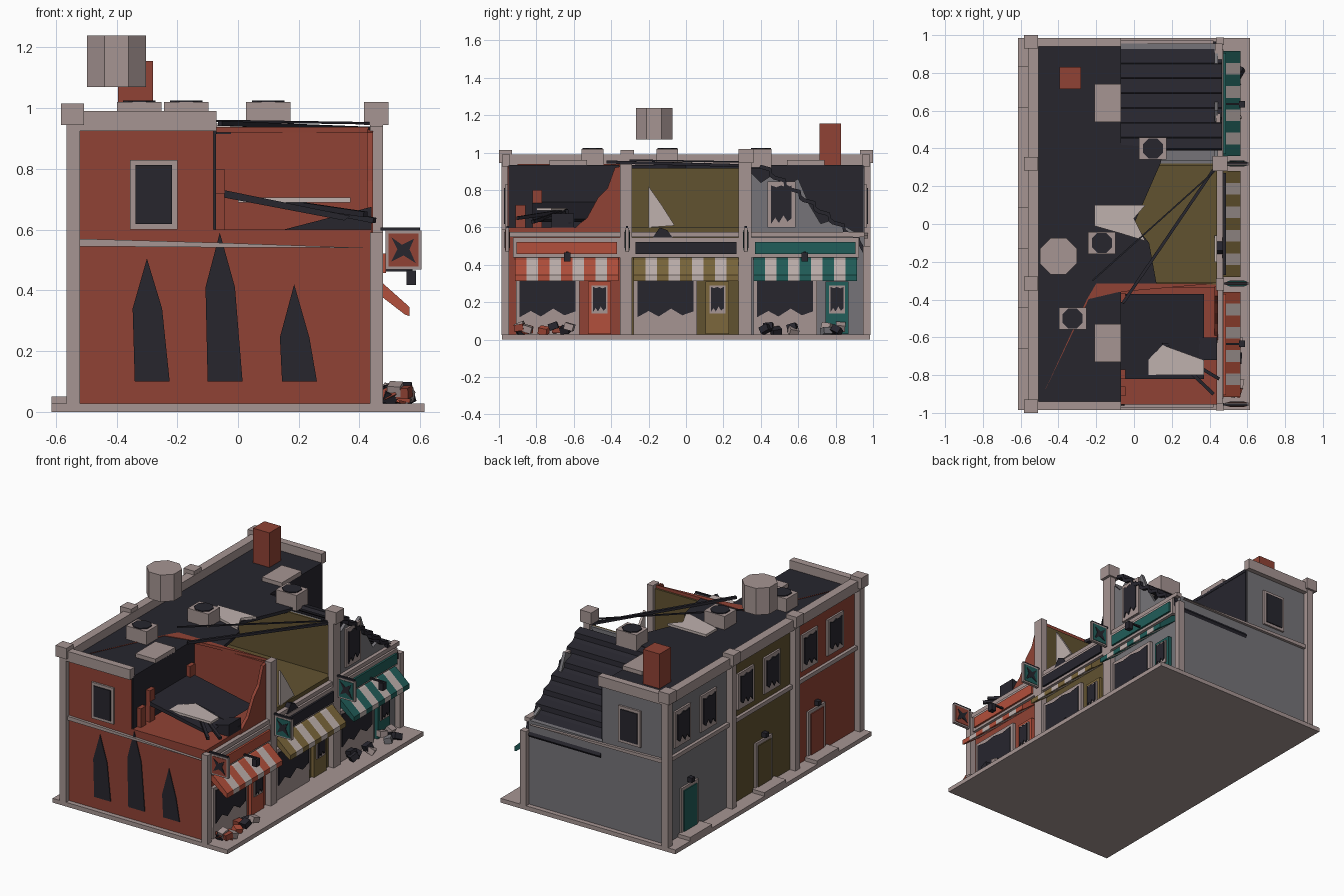
import bpy, bmesh, math, random
from mathutils import Vector, Matrix

if "Cube" in bpy.data.objects:
    bpy.data.objects.remove(bpy.data.objects["Cube"])
random.seed(4)

def mat(name, r, g, b):
    m = bpy.data.materials.new(name)
    m.diffuse_color = (r, g, b, 1)
    m.use_nodes = True
    m.node_tree.nodes["Principled BSDF"].inputs["Base Color"].default_value = m.diffuse_color
    return m

STONE = mat("stone", .38, .30, .29)
DARK = mat("charcoal", .02, .019, .027)
RED = mat("brick_red", .28, .055, .035)
OLIVE = mat("olive", .12, .085, .03)
GREY = mat("plaster_grey", .18, .175, .19)
TEAL = mat("teal", .015, .11, .10)
CORAL = mat("coral", .45, .08, .045)
OCHRE = mat("ochre", .2, .135, .045)
WHITE = mat("off_white", .52, .44, .42)

def finish(name, bm, m):
    bmesh.ops.recalc_face_normals(bm, faces=bm.faces)
    me = bpy.data.meshes.new(name)
    bm.to_mesh(me)
    bm.free()
    me.materials.append(m)
    ob = bpy.data.objects.new(name, me)
    bpy.context.collection.objects.link(ob)
    return ob

def prism(name, pts, axis, a, b, m):
    """Outline extruded along an axis; outline is (y,z), (x,z) or (x,y)."""
    bm = bmesh.new()
    def v(p, d):
        return {'x': (d, p[0], p[1]), 'y': (p[0], d, p[1]), 'z': (p[0], p[1], d)}[axis]
    lo = [bm.verts.new(v(p, a)) for p in pts]
    hi = [bm.verts.new(v(p, b)) for p in pts]
    n = len(pts)
    bm.faces.new(lo)
    bm.faces.new(hi[::-1])
    for i in range(n):
        bm.faces.new((lo[i], lo[(i + 1) % n], hi[(i + 1) % n], hi[i]))
    return finish(name, bm, m)

def box(name, x0, x1, y0, y1, z0, z1, m):
    return prism(name, [(x0, y0), (x1, y0), (x1, y1), (x0, y1)], 'z', z0, z1, m)

def beam(name, p, q, w, m):
    p, q = Vector(p), Vector(q)
    bm = bmesh.new()
    rot = (q - p).to_track_quat('X', 'Z').to_matrix().to_4x4()
    bmesh.ops.create_cube(bm, size=1, matrix=Matrix.Translation((p + q) / 2) @ rot
                          @ Matrix.Diagonal(((q - p).length, w, w, 1)))
    return finish(name, bm, m)

def drum(name, x, y, z0, z1, r, m, n=8):
    pts = [(x + r * math.cos(math.tau * (i + .5) / n), y + r * math.sin(math.tau * (i + .5) / n)) for i in range(n)]
    return prism(name, pts, 'z', z0, z1, m)

def window(name, axis, face, out, u0, u1, z0, z1, broken=True, t=.02):
    """Framed pane on a wall; broken panes have jagged edges over a pale back."""
    prism(name + "_frame", [(u0, z0), (u1, z0), (u1, z1), (u0, z1)], axis, face - out * .01, face + out * .012, STONE)
    a, b, c, d = u0 + t, u1 - t, z0 + t, z1 - t
    w, h = b - a, d - c
    pts = [(a, c), (b, c), (b, d), (a, d)]
    if broken:
        pts = [(a, c), (a + .2 * w, c + .16 * h), (a + .38 * w, c + .02 * h), (a + .6 * w, c + .22 * h),
               (a + .8 * w, c + .05 * h), (b, c + .15 * h), (b, d), (a + .75 * w, d - .06 * h),
               (a + .5 * w, d), (a + .25 * w, d - .05 * h), (a, d)]
    prism(name + "_pane", pts, axis, face, face + out * .018, DARK)

# ground slab and ground-floor blocks
box("ground_slab", -.615, .615, -.985, .985, 0, .027, STONE)
units = [("red", -.955, -.32, RED, CORAL, CORAL), ("olive", -.32, .32, OLIVE, OCHRE, DARK),
         ("grey", .32, .955, GREY, TEAL, TEAL)]

for name, y0, y1, wall, accent, sign in units:
    L = y1 - y0
    box(name + "_ground_floor", -.525, .44, y0, y1, .02, .6 if wall != GREY else .56, wall)
    # shopfront
    s = y0 + (.045 if wall == RED else .04)
    box(name + "_bulkhead", .43, .462, s, s + .34, .027, .12, STONE)
    window(name + "_shop_window", 'x', .452, 1, s, s + .34, .1, .35)
    d = s + .385
    box(name + "_shop_door", .43, .462, d, d + .125, .03, .31, accent)
    window(name + "_door_glass", 'x', .458, 1, d + .02, d + .105, .14, .29, True, .008)
    box(name + "_fascia", .43, .475, y0 + .03, y1 - .03, .44, .545, STONE)
    box(name + "_sign_board", .47, .487, y0 + .05, y1 - .05, .457, .522, sign)
    # striped awning
    n, a, w = 9, y0 + .04, (L - .08) / 9
    for i in range(n):
        prism(f"{name}_awning_stripe_{i}", [(.44, .44), (.475, .425), (.565, .345), (.565, .315), (.55, .32), (.44, .405)],
              'y', a + i * w, a + (i + 1) * w, WHITE if i % 2 else accent)
    box(name + "_string_course", .43, .468, y0, y1, .55, .575, STONE)
    # back wall: windows, door and step
    for k, f in enumerate((.25, .66)):
        c = y1 - f * L
        window(f"{name}_back_window_{k}", 'x', -.525, -1, c - .08, c + .08, .61, .84)
    c = y1 - L * (.53 if wall == OLIVE else .36)
    box(name + "_back_door_frame", -.537, -.515, c - .085, c + .085, .03, .33, STONE)
    box(name + "_back_door", -.543, -.52, c - .065, c + .065, .03, .31, wall if wall != GREY else TEAL)
    box(name + "_back_lamp", -.56, -.53, c - .015, c + .015, .345, .375, DARK)
    box(name + "_back_step", -.615, -.53, c - .11, c + .11, .025, .05, STONE)

# upper storey left standing, with dark torn faces
for name, y0, y1, m in (("red", -.955, -.32, RED), ("grey", .32, .955, GREY)):
    box(name + "_upper_storey", -.525, -.08, y0, y1, .55, .925, m)
    box(name + "_torn_face", -.085, -.072, y0 + .005, y1 - .005, .575, .93, DARK)
box("olive_back_wall", -.525, -.505, -.32, .32, .58, .925, OLIVE)
box("party_wall_red_side", -.08, .44, -.335, -.32, .58, .92, RED)
box("party_wall_front_olive_side", -.5, .44, -.32, -.308, .58, .915, OLIVE)
box("party_wall_back_olive_side", -.5, .44, .308, .32, .58, .92, OLIVE)
box("party_wall_grey_side", -.08, .44, .32, .335, .55, .92, GREY)

# roof with a torn edge
prism("roof", [(-.52, -.95), (-.07, -.95), (-.07, -.34), (.12, -.32), (.08, -.1), (0, 0), (.07, .16), (.14, .32),
               (.16, .4), (-.07, .42), (-.07, .95), (-.52, .95)], 'z', .915, .935, DARK)
prism("roof_red_patch", [(-.48, -.9), (-.2, -.315), (.43, -.315), (-.08, -.36), (-.25, -.4)], 'z', .92, .938, RED)

# broken facade remnants
prism("red_facade_remnant", [(-.33, .57), (-.62, .57), (-.57, .62), (-.53, .65), (-.47, .76), (-.42, .81), (-.38, .92),
                             (-.33, .93)], 'x', .425, .445, RED)
prism("grey_facade_remnant", [(.33, .56), (.93, .56), (.86, .6), (.78, .64), (.72, .62), (.66, .72), (.6, .86), (.53, .82),
                              (.46, .88), (.4, .84), (.33, .91)], 'x', .425, .445, GREY)
window("grey_facade_window", 'x', .445, 1, .435, .585, .6, .845)
prism("olive_facade_shard", [(-.2, .6), (-.06, .61), (-.13, .72), (-.2, .82)], 'x', .425, .44, WHITE)
prism("olive_dark_shard", [(-.19, .53), (-.06, .53), (-.1, .585), (-.14, .6)], 'x', .44, .472, DARK)

# fallen corrugated roof sheet
N, top, bot = 7, [], []
for i in range(N):
    y, z = .4 + .55 * i / N, .935 - .42 * i / N
    top += [(y, z), (y + .055, z - .015), (y + .06, z - .045)]
top.append((.965, .47))
prism("corrugated_sheet", top + [(y - .012, z - .018) for y, z in reversed(top)], 'x', -.07, .465, DARK)

# pilasters with caps
for y in (-.965, -.315, .32, .965):
    box("back_pilaster", -.565, -.52, y - .022, y + .022, .025, .945, STONE)
    box("back_pilaster_cap", -.583, -.507, y - .036, y + .036, .945, 1.015, STONE)
for y, h, w in ((-.967, .59, .02), (-.32, .94, .032), (.315, .945, .034), (.967, .5, .02)):
    box("front_pilaster", .435, .477, y - w, y + w, .025, h, STONE)
box("front_pilaster_cap", .415, .495, .28, .36, .945, 1.02, STONE)

# parapet and string courses
box("back_parapet", -.56, -.505, -.95, .95, .925, .99, STONE)
box("back_string_course", -.545, -.52, -.95, .95, .545, .57, STONE)
for s in (-1, 1):
    box("side_parapet", -.52, -.07, *sorted((s * .985, s * .94)), .925, .99, STONE)
    window("side_window", 'y', s * .955, s, -.355, -.2, .6, .83, False, .018)
    prism("side_string_course", [(-.525, .545), (-.525, .57), (-.07, .557), (.42, .54), (0, .541)], 'y',
          s * .95, s * .972, STONE)
# tall breaches in the red side wall
for x, z, h in ((-.285, .34, .505), (-.045, .41, .59), (.2, .245, .42)):
    prism("wall_breach", [(x - .055, .1), (x + .06, .1), (x + .035, z), (x - .015, h), (x - .062, z)], 'y',
          -.96, -.95, DARK)

# rooftop equipment
for x, y in ((-.325, -.5), (-.17, -.1), (.1, .4)):
    box("air_unit", x - .073, x + .073, y - .058, y + .058, .92, 1.02, STONE)
    drum("air_unit_fan", x, y, 1.015, 1.026, .058, DARK)
drum("water_tank", -.4, -.17, 1.07, 1.24, .105, STONE)
box("chimney", -.395, -.28, .715, .83, .92, 1.155, RED)
for y in (-.63, .64):
    box("roof_hatch", -.21, -.07, y - .1, y + .1, .93, .96, STONE)
prism("roof_debris", [(-.21, .1), (.06, .1), (0, .03), (.06, -.09), (-.07, -.05), (-.21, -.01)], 'z', .935, .95, WHITE)
beam("fallen_beam_long", (-.06, -.42, .95), (.45, .33, .93), .016, DARK)
beam("fallen_beam_thin", (-.22, -.3, .96), (.46, .31, .95), .008, DARK)

# collapsed red room
prism("fallen_floor_sheet", [(-.07, .735), (.37, .645), (.35, .63), (-.07, .71)], 'y', -.82, -.37, DARK)
prism("fallen_wedge", [(.15, .6), (.44, .6), (.44, .675)], 'y', -.72, -.6, DARK)
prism("fallen_slab", [(0, -.8), (.37, -.8), (.37, -.72), (.15, -.64)], 'z', .69, .705, WHITE)
for y, h in ((-.885, .72), (-.795, .8), (-.39, .8)):
    box("brick_stub", -.078, -.045, y - .026, y + .026, .6, h, RED)
for q in ((.45, -.82, .63), (.44, -.62, .62), (.42, -.9, .65)):
    beam("loose_beam", (.15, -.64, .69), q, .018, DARK)

# projecting signs and shop lamps
for y, b in ((-.955, RED), (-.315, TEAL), (.32, TEAL)):
    box("hanging_sign_bracket", .47, .6, y - .006, y + .006, .597, .607, DARK)
    box("hanging_sign_frame", .485, .605, y - .009, y + .009, .468, .597, STONE)
    box("hanging_sign_panel", .495, .595, y - .012, y + .012, .478, .587, b)
    prism("hanging_sign_star", [(.505, .575), (.54, .55), (.58, .57), (.565, .535), (.585, .49), (.545, .515),
                                (.505, .495), (.525, .535)], 'y', y - .015, y + .015, DARK)
for y in (-.635, .635):
    box("lamp_arm", .47, .575, y - .006, y + .006, .462, .472, DARK)
    box("lamp", .555, .587, y - .017, y + .017, .418, .465, DARK)

# rubble along the pavement
for y0, y1, n, mats in ((-.92, -.55, 11, (RED, STONE, DARK, CORAL)), (.4, .58, 5, (DARK, DARK, STONE)),
                        (.72, .92, 5, (STONE, DARK, GREY))):
    for i in range(n):
        ob = box("rubble", -.022, .022, -.025, .025, -.016, .02, mats[i % len(mats)])
        ob.location = (random.uniform(.485, .555), random.uniform(y0, y1), random.uniform(.042, .075))
        ob.rotation_euler = [random.uniform(-.5, .5) for _ in range(3)]
